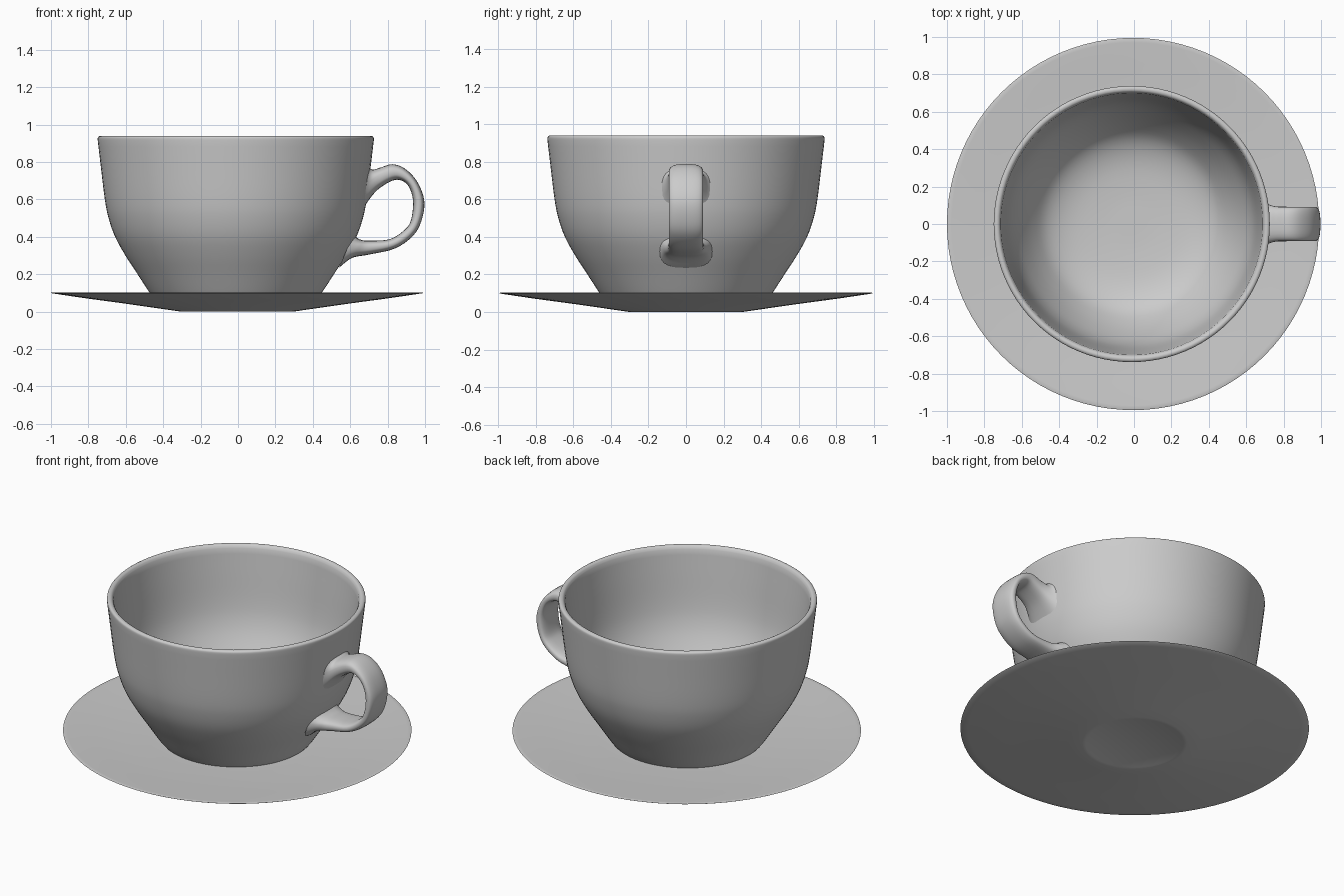
import bpy, bmesh, math
from mathutils import Vector

cube = bpy.data.objects.get("Cube")
if cube:
    bpy.data.objects.remove(cube, do_unlink=True)

glaze = bpy.data.materials.new("pale_grey_glaze")
glaze.use_nodes = True
GREY = (0.6, 0.6, 0.6, 1)
glaze.diffuse_color = GREY
glaze.node_tree.nodes["Principled BSDF"].inputs["Base Color"].default_value = GREY


def smooth_path(points, steps):
    """Catmull-Rom curve through tuples of any length."""
    pts = [Vector(p) for p in points]
    pts = [2 * pts[0] - pts[1]] + pts + [2 * pts[-1] - pts[-2]]
    out = []
    for a, b, c, d in zip(pts, pts[1:], pts[2:], pts[3:]):
        for i in range(steps):
            t = i / steps
            out.append(b + (c - a) * (t / 2)
                       + (2 * a - 5 * b + 4 * c - d) * (t * t / 2)
                       + (3 * b - a - 3 * c + d) * (t ** 3 / 2))
    return out + [pts[-2]]


def finish(bm, name, angle):
    bmesh.ops.remove_doubles(bm, verts=bm.verts, dist=0.0001)
    bmesh.ops.recalc_face_normals(bm, faces=bm.faces)
    mesh = bpy.data.meshes.new(name)
    bm.to_mesh(mesh)
    bm.free()
    obj = bpy.data.objects.new(name, mesh)
    bpy.context.collection.objects.link(obj)
    mesh.materials.append(glaze)
    bpy.ops.object.select_all(action='DESELECT')
    obj.select_set(True)
    bpy.context.view_layer.objects.active = obj
    bpy.ops.object.shade_smooth_by_angle(angle=math.radians(angle))
    return obj


def lathe(name, profile, x, angle=40):
    """Turn a closed (radius, height) profile round a vertical axis."""
    bm = bmesh.new()
    verts = [bm.verts.new((x + r, 0, z)) for r, z in profile]
    edges = [bm.edges.new(pair) for pair in zip(verts, verts[1:])]
    bmesh.ops.spin(bm, geom=verts + edges, cent=(x, 0, 0), axis=(0, 0, 1),
                   angle=math.tau, steps=96, use_duplicate=False)
    return finish(bm, name, angle)


# Saucer: shallow dish on a small flat foot
underside = smooth_path([(0.3, 0), (0.6, 0.043), (0.8, 0.07), (0.95, 0.092)], 4)
saucer_top = smooth_path([(0.99, 0.103), (0.9, 0.097), (0.7, 0.083), (0.45, 0.07)], 4)
lathe("saucer", [(0, 0.004), (0.27, 0.004), (0.28, 0)] + underside
      + [(0.99, 0.098), (0.995, 0.101)] + saucer_top + [(0, 0.068)], -0.005)

# Cup: rounded bowl with a thin soft rim
outer = smooth_path([(0.435, 0.068), (0.46, 0.1), (0.525, 0.2), (0.59, 0.3),
                     (0.645, 0.4), (0.68, 0.5), (0.7, 0.6), (0.722, 0.78),
                     (0.738, 0.915)], 4)
rim = smooth_path([(0.738, 0.915), (0.737, 0.932), (0.725, 0.94),
                   (0.71, 0.936), (0.7, 0.92)], 3)
inner = smooth_path([(0.7, 0.92), (0.684, 0.78), (0.663, 0.6), (0.64, 0.49),
                     (0.6, 0.39), (0.53, 0.27), (0.45, 0.18), (0.33, 0.13),
                     (0.16, 0.112), (0, 0.11)], 4)
lathe("cup", [(0, 0.068)] + outer + rim + inner, -0.012, 60)

# Handle stations: outer x and z, inner x and z, half width
stations = [
    (0.68, 0.80, 0.645, 0.50, 0.15),
    (0.715, 0.76, 0.685, 0.575, 0.115),
    (0.76, 0.77, 0.745, 0.65, 0.095),
    (0.825, 0.788, 0.825, 0.70, 0.091),
    (0.89, 0.766, 0.875, 0.70, 0.091),
    (0.955, 0.70, 0.915, 0.665, 0.091),
    (0.995, 0.60, 0.936, 0.59, 0.091),
    (0.985, 0.50, 0.925, 0.49, 0.091),
    (0.94, 0.41, 0.89, 0.437, 0.091),
    (0.84, 0.338, 0.81, 0.387, 0.092),
    (0.70, 0.305, 0.70, 0.38, 0.098),
    (0.61, 0.287, 0.655, 0.385, 0.12),
    (0.54, 0.235, 0.615, 0.41, 0.14),
]


def squash(v):
    return math.copysign(abs(v) ** 0.72, v)


# Handle: rounded strap lofted along the stations, its ends buried in the cup
SIDES = 28
bm = bmesh.new()
rings = []
for ox, oz, ix, iz, width in smooth_path(stations, 5):
    out, inn = Vector((ox, 0, oz)), Vector((ix, 0, iz))
    middle, reach = (out + inn) / 2, (out - inn) / 2
    ring = []
    for k in range(SIDES):
        a = math.tau * k / SIDES
        ring.append(bm.verts.new(middle + reach * squash(math.cos(a))
                                 + Vector((0, width * squash(math.sin(a)), 0))))
    rings.append(ring)
for ra, rb in zip(rings, rings[1:]):
    for k in range(SIDES):
        n = (k + 1) % SIDES
        bm.faces.new((ra[k], ra[n], rb[n], rb[k]))
bm.faces.new(rings[0])
bm.faces.new(rings[-1])
finish(bm, "handle", 60)
